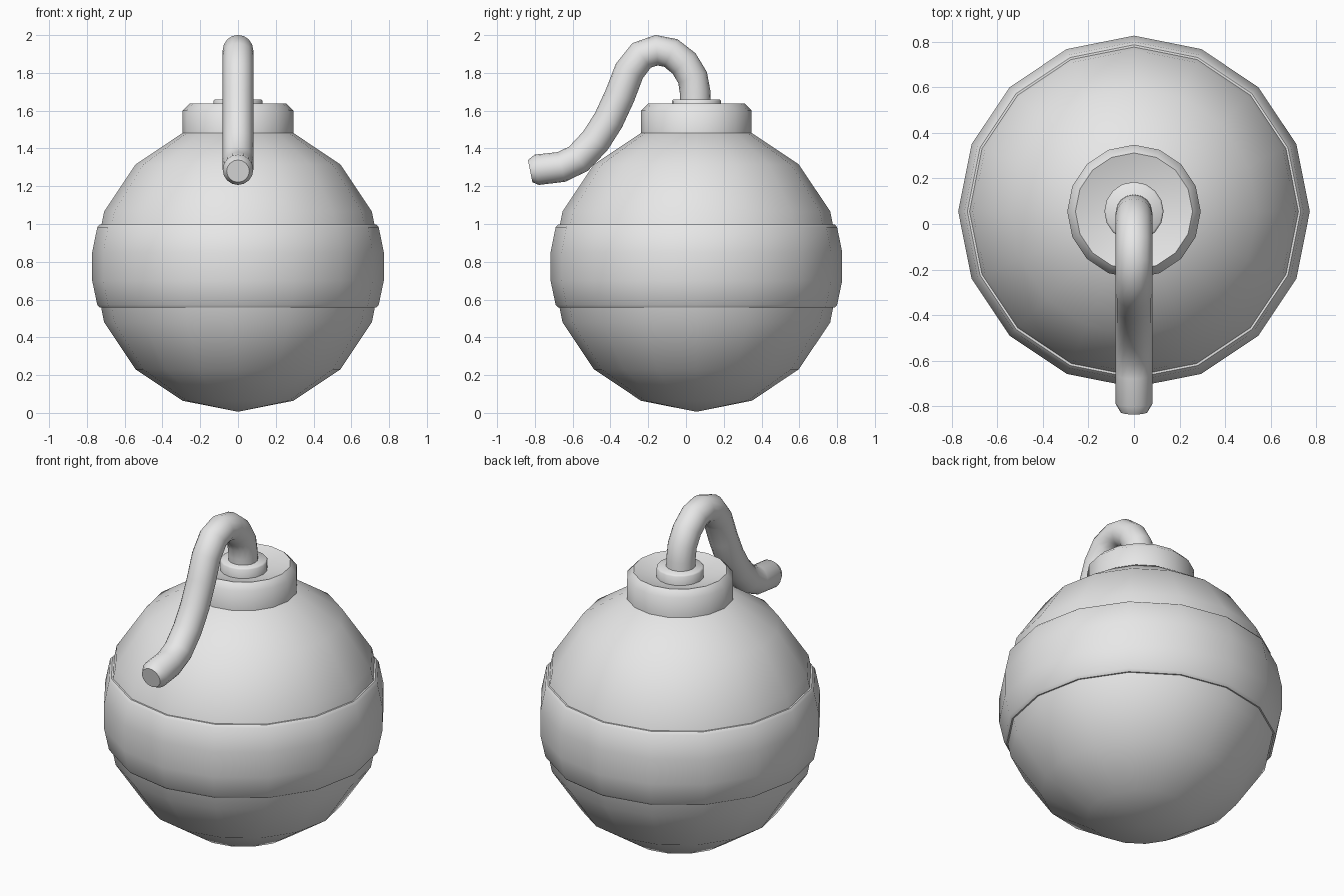
import bpy
import bmesh
from math import sin, cos, pi, radians
from mathutils import Vector

cube = bpy.data.objects.get("Cube")
if cube:
    bpy.data.objects.remove(cube)

AXIS_Y = 0.055   # the round parts share this upright axis
SIDES = 16

grey = bpy.data.materials.new("plain grey")
grey.use_nodes = True
grey.diffuse_color = (0.8, 0.8, 0.8, 1)
grey.node_tree.nodes["Principled BSDF"].inputs["Base Color"].default_value = grey.diffuse_color


def skin_rings(name, rings, angle):
    """Join rings of points into a surface; a one-point ring becomes a pole."""
    bm = bmesh.new()
    loops = [[bm.verts.new(p) for p in ring] for ring in rings]
    for a, b in zip(loops, loops[1:]):
        for i in range(SIDES):
            j = (i + 1) % SIDES
            if len(a) == 1:
                bm.faces.new((a[0], b[j], b[i]))
            elif len(b) == 1:
                bm.faces.new((a[i], a[j], b[0]))
            else:
                bm.faces.new((a[i], a[j], b[j], b[i]))
    for end in (loops[0], loops[-1]):
        if len(end) > 1:
            bm.faces.new(end)
    bmesh.ops.recalc_face_normals(bm, faces=bm.faces)
    mesh = bpy.data.meshes.new(name)
    bm.to_mesh(mesh)
    bm.free()
    mesh.materials.append(grey)
    obj = bpy.data.objects.new(name, mesh)
    bpy.context.collection.objects.link(obj)
    bpy.ops.object.select_all(action='DESELECT')
    obj.select_set(True)
    bpy.context.view_layer.objects.active = obj
    bpy.ops.object.shade_smooth_by_angle(angle=radians(angle))
    return obj


def circle(centre, radius, u, v):
    if radius == 0:
        return [centre]
    steps = [2 * pi * i / SIDES for i in range(SIDES)]
    return [centre + radius * (cos(t) * u + sin(t) * v) for t in steps]


def lathe(name, profile, angle=35):
    """Turn a (radius, height) profile around the upright axis."""
    x, y = Vector((1, 0, 0)), Vector((0, 1, 0))
    rings = [circle(Vector((0, AXIS_Y, z)), r, x, y) for r, z in profile]
    return skin_rings(name, rings, angle)


# Round body
R, MID = 0.767, 0.773
body = [(R * sin(pi * k / 8) if 0 < k < 8 else 0, MID - R * cos(pi * k / 8)) for k in range(9)]
lathe("body", body)

# Raised belt around the middle
lathe("belt", [(0.70, 0.557), (0.732, 0.557), (0.745, 0.572), (0.772, 0.70),
               (0.772, 0.85), (0.745, 0.983), (0.732, 0.998), (0.70, 0.998)])

# Collar with a chamfered rim and a shallow dish in its top
lathe("collar", [(0.293, 1.47), (0.293, 1.60), (0.257, 1.637), (0.13, 1.60), (0, 1.60)], 50)

# Small disc holding the fuse
lathe("fuse_disc", [(0.13, 1.59), (0.13, 1.652), (0.122, 1.66), (0, 1.66)], 50)

# Curved fuse: a tube swept along a path in the side plane
path = [(0.05, 1.62), (0.048, 1.70), (0.035, 1.775), (-0.01, 1.85), (-0.08, 1.905),
        (-0.155, 1.92), (-0.235, 1.893), (-0.30, 1.81), (-0.35, 1.68), (-0.41, 1.55),
        (-0.48, 1.44), (-0.57, 1.345), (-0.66, 1.302), (-0.79, 1.287), (-0.825, 1.28)]
points = [Vector((0, y, z)) for y, z in path]
side = Vector((1, 0, 0))
rings = []
for i, p in enumerate(points):
    along = (points[min(i + 1, len(points) - 1)] - points[max(i - 1, 0)]).normalized()
    radius = 0.06 if i == len(points) - 1 else 0.081
    rings.append(circle(p, radius, side, along.cross(side)))
skin_rings("fuse", rings, 50)
